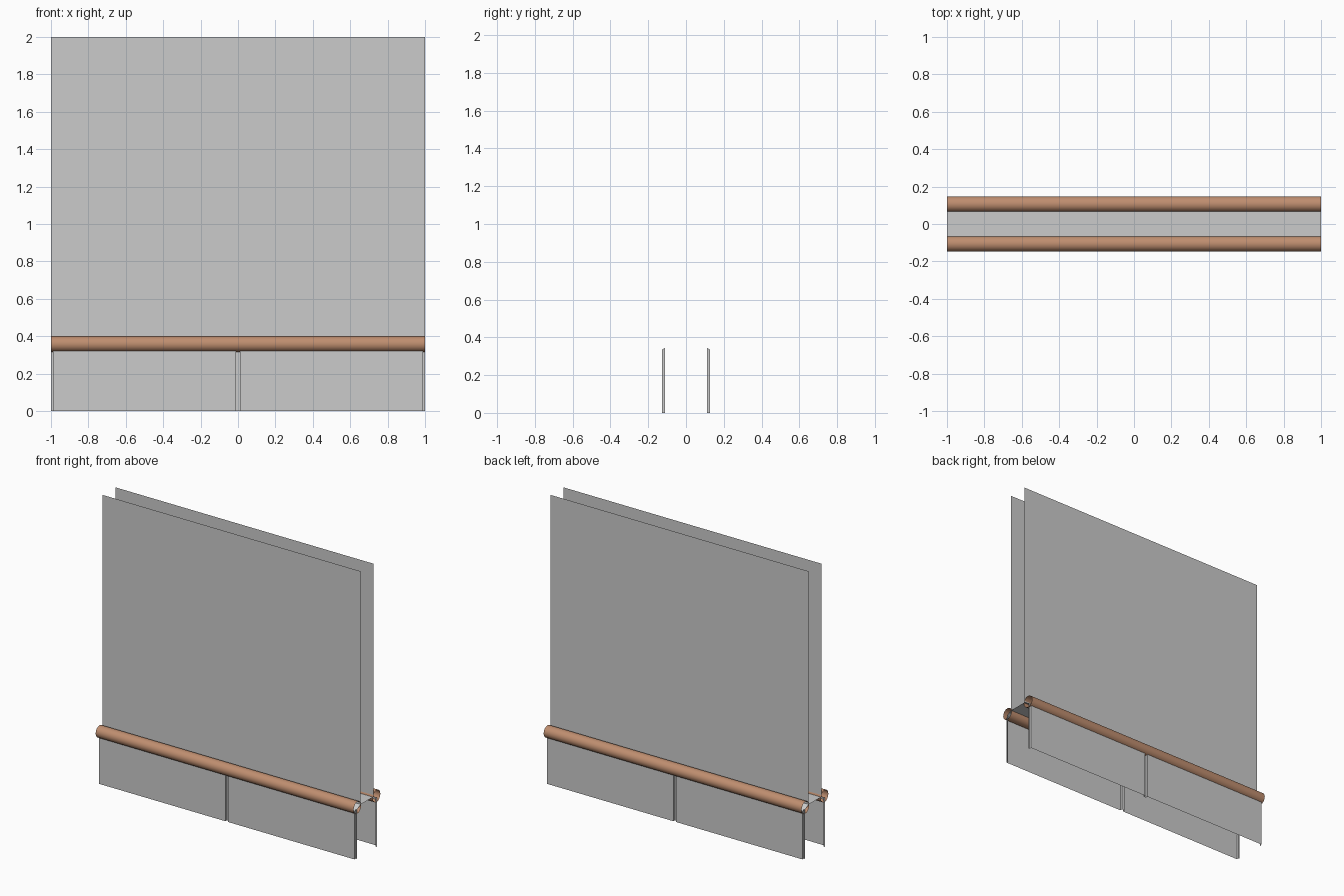
import bpy
from math import radians, sin, cos, tau

if "Cube" in bpy.data.objects:
    bpy.data.objects.remove(bpy.data.objects["Cube"])

TOP, FLOOR_Z, WALL_Y = 2.0, 0.366, 0.07
BASE_Y, BASE_Z = 0.126, 0.336          # outer face of the lower panels
SEAM_Y, SEAM_Z = 0.11, 0.345           # recessed seam between panels
RAIL_Y, RAIL_Z, RAIL_R, SIDES = 0.106, 0.358, 0.042, 16


def make(name, verts, faces, mat=None):
    me = bpy.data.meshes.new(name)
    me.from_pydata(verts, [], faces)
    me.update()
    ob = bpy.data.objects.new(name, me)
    bpy.context.collection.objects.link(ob)
    if mat:
        me.materials.append(mat)
    return ob


def sweep(profile, x0, x1, verts, faces, closed=False):
    """Open-ended strip: a (y, z) profile stretched along x."""
    b, n = len(verts), len(profile)
    verts += [(x, y, z) for x in (x0, x1) for y, z in profile]
    for i in range(n if closed else n - 1):
        j = (i + 1) % n
        faces.append((b + i, b + j, b + n + j, b + n + i))


brown = bpy.data.materials.new("rail_brown")
brown.diffuse_color = (0.52, 0.27, 0.16, 1)
brown.use_nodes = True
brown.node_tree.nodes["Principled BSDF"].inputs["Base Color"].default_value = brown.diffuse_color

for side, s in (("front", -1), ("back", 1)):
    # tall upper wall sheet
    v, f = [], []
    sweep([(s * WALL_Y, FLOOR_Z), (s * WALL_Y, TOP)][::-s], -1, 1, v, f)
    make(side + "_upper_wall", v, f)

    # lower panels with sloped top, separated by recessed seams
    v, f = [], []
    face = [(s * BASE_Y, 0), (s * BASE_Y, BASE_Z), (s * WALL_Y, FLOOR_Z)]
    seam = [(s * SEAM_Y, 0), (s * SEAM_Y, SEAM_Z), (s * WALL_Y, FLOOR_Z)]
    xs = (-1, -0.99, -0.01, 0.01, 0.99, 1)
    for i in range(5):
        sweep((face if i % 2 else seam)[::-s], xs[i], xs[i + 1], v, f)
    # seam side walls
    for i in range(1, 5):
        x, b = xs[i], len(v)
        v += [(x, y, z) for y, z in face[:2] + seam[1::-1]]
        quad = (b, b + 1, b + 2, b + 3)
        faces_right = i in (2, 4)
        f.append(quad[::-1] if faces_right == (s > 0) else quad)
    make(side + "_lower_panels", v, f)

    # open round rail covering the joint
    v, f = [], []
    ring = [(s * RAIL_Y + RAIL_R * cos(tau * k / SIDES),
             RAIL_Z + RAIL_R * sin(tau * k / SIDES)) for k in range(SIDES)]
    sweep(ring[::-1], -1, 1, v, f, closed=True)
    rail = make(side + "_rail", v, f, brown)
    bpy.ops.object.select_all(action='DESELECT')
    rail.select_set(True)
    bpy.context.view_layer.objects.active = rail
    bpy.ops.object.shade_smooth_by_angle(angle=radians(40))

# flat sheet joining the two walls
v, f = [], []
sweep([(WALL_Y, FLOOR_Z), (-WALL_Y, FLOOR_Z)], -1, 1, v, f)
make("middle_floor", v, f)
